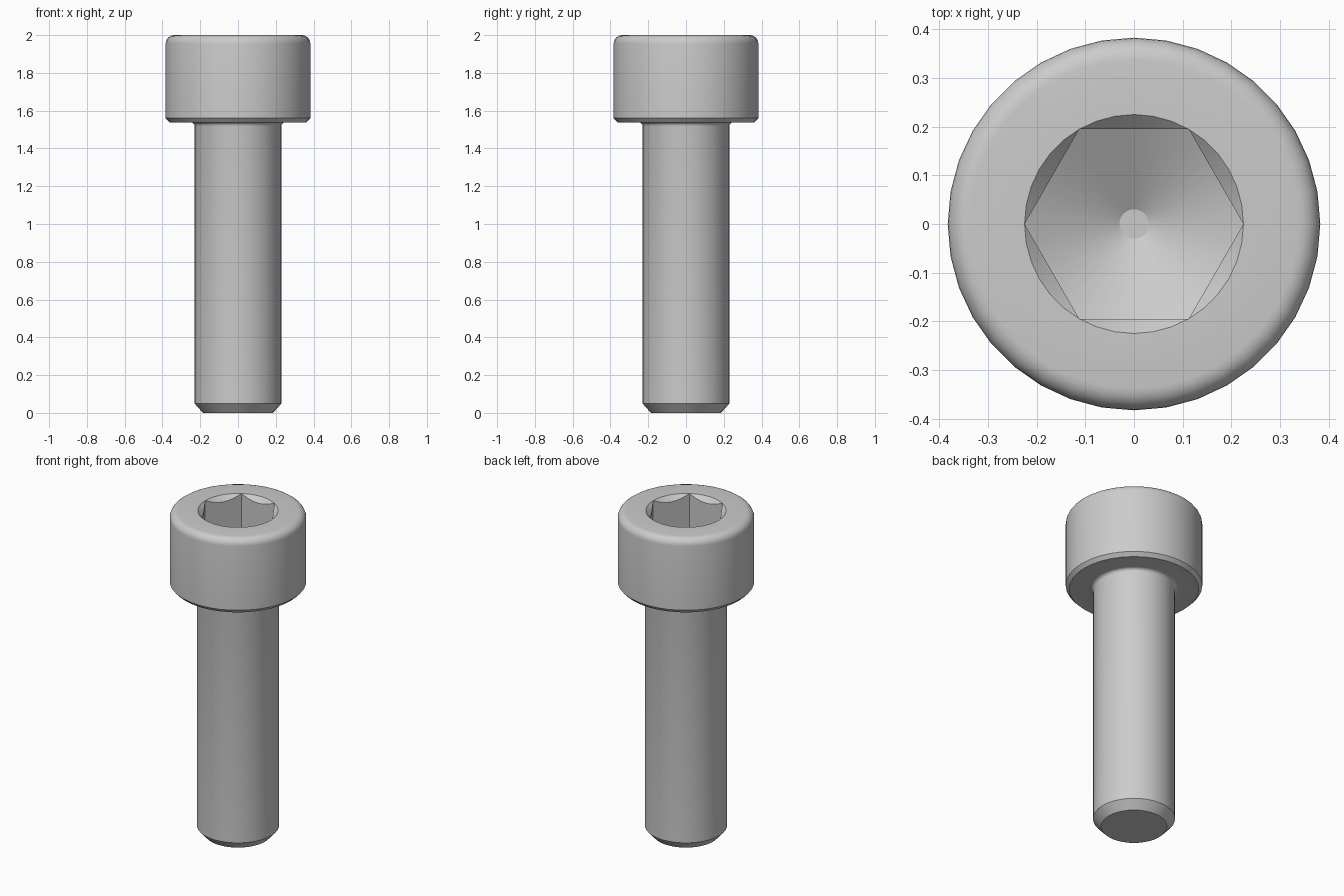
import bpy, bmesh
from math import sin, cos, pi, tan, radians

cube = bpy.data.objects.get("Cube")
if cube:
    bpy.data.objects.remove(cube, do_unlink=True)

SEGMENTS = 36          # multiple of six, so socket corners fall on vertices
HEAD_R, SHANK_R = 0.383, 0.23
TOP, HEAD_BASE = 2.0, 1.538
CORNER_R = 0.225       # socket corner radius
APOTHEM = CORNER_R * cos(pi / 6)
SOCKET_FLOOR = 1.77
FILLET, NECK = 0.045, 0.02
DRILL = tan(radians(30))


def arc(cx, cz, r, start, end, steps):
    """Points along an arc in the profile plane, angles in degrees."""
    angles = [radians(start + (end - start) * i / steps) for i in range(steps + 1)]
    return [(cx + r * cos(a), cz + r * sin(a)) for a in angles]


def hex_radius(a):
    """Distance from the axis to the hexagon wall at angle a."""
    return APOTHEM / cos(a % (pi / 3) - pi / 6)


def profile(a):
    """Outline from the tip, over the head and down into the hex socket."""
    wall = hex_radius(a)
    inset = CORNER_R - wall
    return (
        # chamfered tip and shank
        [(0, 0), (0.185, 0), (SHANK_R, 0.05)]
        # fillet under the head
        + arc(SHANK_R + NECK, HEAD_BASE - NECK, NECK, 180, 90, 4)
        # chamfered and rounded head
        + [(HEAD_R - 0.02, HEAD_BASE), (HEAD_R, HEAD_BASE + 0.022)]
        + arc(HEAD_R - FILLET, TOP - FILLET, FILLET, 0, 90, 6)
        # countersunk socket with drilled floor
        + [(CORNER_R, TOP), (wall, TOP - inset),
           (wall, SOCKET_FLOOR - inset * DRILL),
           (0.03, SOCKET_FLOOR - (CORNER_R - 0.03) * DRILL),
           (0, SOCKET_FLOOR - (CORNER_R - 0.03) * DRILL)]
    )


# Spin the profile around the axis
bm = bmesh.new()
columns = []
for i in range(SEGMENTS):
    a = 2 * pi * i / SEGMENTS
    columns.append([bm.verts.new((r * cos(a), r * sin(a), z)) for r, z in profile(a)])
for i, left in enumerate(columns):
    right = columns[(i + 1) % SEGMENTS]
    for j in range(len(left) - 1):
        bm.faces.new((left[j], right[j], right[j + 1], left[j + 1]))
bmesh.ops.remove_doubles(bm, verts=bm.verts, dist=0.0001)
bmesh.ops.recalc_face_normals(bm, faces=bm.faces)

mesh = bpy.data.meshes.new("socket_head_screw")
bm.to_mesh(mesh)
bm.free()
screw = bpy.data.objects.new("socket_head_screw", mesh)
bpy.context.collection.objects.link(screw)

# Plain grey steel
steel = bpy.data.materials.new("grey_steel")
steel.use_nodes = True
colour = (0.6, 0.6, 0.6, 1)
steel.diffuse_color = colour
steel.node_tree.nodes["Principled BSDF"].inputs["Base Color"].default_value = colour
mesh.materials.append(steel)

# Smooth rounds, crisp chamfers
bpy.ops.object.select_all(action="DESELECT")
screw.select_set(True)
bpy.context.view_layer.objects.active = screw
bpy.ops.object.shade_smooth_by_angle(angle=radians(28))
